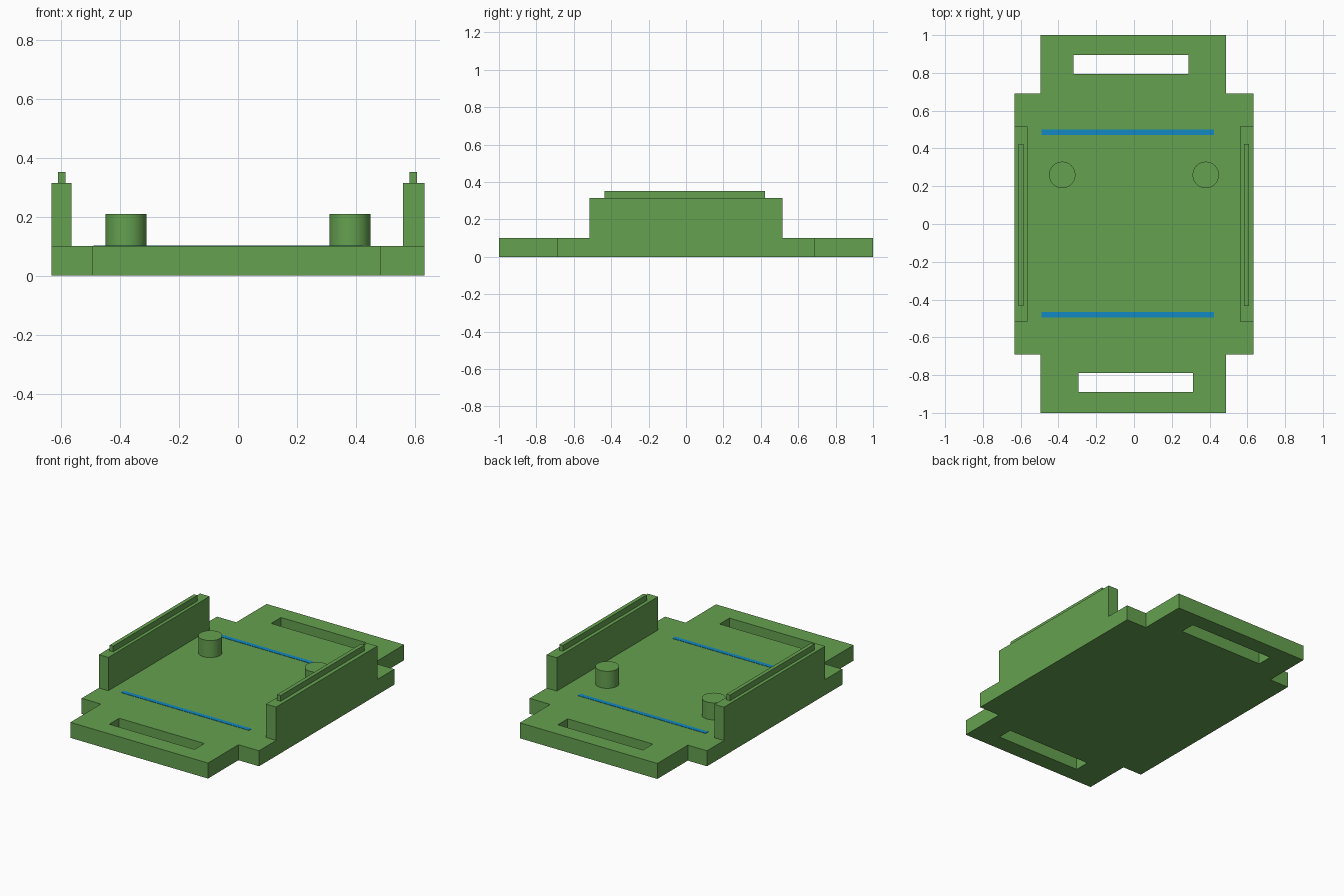
import bpy, bmesh, math

if "Cube" in bpy.data.objects:
    bpy.data.objects.remove(bpy.data.objects["Cube"])

PLATE_TOP = 0.1


def material(name, rgb):
    m = bpy.data.materials.new(name)
    m.diffuse_color = (*rgb, 1.0)
    m.use_nodes = True
    m.node_tree.nodes["Principled BSDF"].inputs["Base Color"].default_value = m.diffuse_color
    return m


green = material("leaf_green", (0.13, 0.355, 0.08))
blue = material("bright_blue", (0.006, 0.25, 0.54))


def finish(bm, name, mat):
    bmesh.ops.recalc_face_normals(bm, faces=bm.faces)
    mesh = bpy.data.meshes.new(name)
    bm.to_mesh(mesh)
    bm.free()
    mesh.materials.append(mat)
    ob = bpy.data.objects.new(name, mesh)
    bpy.context.collection.objects.link(ob)
    return ob


def prism(name, outline, z0, z1, mat):
    """Extrude a flat xy outline from z0 to z1."""
    bm = bmesh.new()
    face = bm.faces.new([bm.verts.new((x, y, z0)) for x, y in outline])
    ext = bmesh.ops.extrude_face_region(bm, geom=[face])
    top = [v for v in ext["geom"] if isinstance(v, bmesh.types.BMVert)]
    bmesh.ops.translate(bm, verts=top, vec=(0, 0, z1 - z0))
    return finish(bm, name, mat)


def box(name, x0, x1, y0, y1, z0, z1, mat=green):
    return prism(name, [(x0, y0), (x1, y0), (x1, y1), (x0, y1)], z0, z1, mat)


# Base plate with a narrower tab at each end
hw, hl, tl, tr = 0.633, 0.69, -0.496, 0.486
plate = prism("base_plate", [
    (tl, -1), (tr, -1), (tr, -hl), (hw, -hl), (hw, hl), (tr, hl),
    (tr, 1), (tl, 1), (tl, hl), (-hw, hl), (-hw, -hl), (tl, -hl)],
    0, PLATE_TOP, green)

# Strap slots cut through the tabs
for name, x0, x1, y0, y1 in (("front_slot_cutter", -0.295, 0.313, -0.89, -0.79),
                             ("back_slot_cutter", -0.32, 0.288, 0.795, 0.895)):
    cutter = box(name, x0, x1, y0, y1, -0.1, 0.2)
    cutter.hide_render = True
    cutter.hide_set(True)
    cut = plate.modifiers.new(name, 'BOOLEAN')
    cut.operation = 'DIFFERENCE'
    cut.solver = 'EXACT'
    cut.object = cutter
bpy.context.view_layer.objects.active = plate
for mod in list(plate.modifiers):
    bpy.ops.object.modifier_apply(modifier=mod.name)
for ob in [o for o in bpy.data.objects if o.name.endswith("cutter")]:
    bpy.data.objects.remove(ob)

# Side walls with a thin ridge along the top
for side, x0, x1, r0, r1 in (("left", -0.633, -0.565, -0.611, -0.586),
                             ("right", 0.56, 0.633, 0.583, 0.608)):
    box(side + "_wall", x0, x1, -0.515, 0.517, PLATE_TOP, 0.315)
    box(side + "_ridge", r0, r1, -0.435, 0.423, 0.315, 0.352)

# Round pegs
for side, x in (("left", -0.38), ("right", 0.38)):
    r = 0.07
    ring = [(x + r * math.cos(i * math.tau / 48), 0.26 + r * math.sin(i * math.tau / 48))
            for i in range(48)]
    peg = prism(side + "_peg", ring, PLATE_TOP, 0.21, green)
    bpy.ops.object.select_all(action='DESELECT')
    peg.select_set(True)
    bpy.context.view_layer.objects.active = peg
    bpy.ops.object.shade_smooth_by_angle(angle=math.radians(30))

# Blue stripes across the plate
for name, y in (("front_stripe", -0.48), ("back_stripe", 0.485)):
    box(name, -0.49, 0.424, y - 0.014, y + 0.014, PLATE_TOP - 0.002, PLATE_TOP + 0.002, blue)
